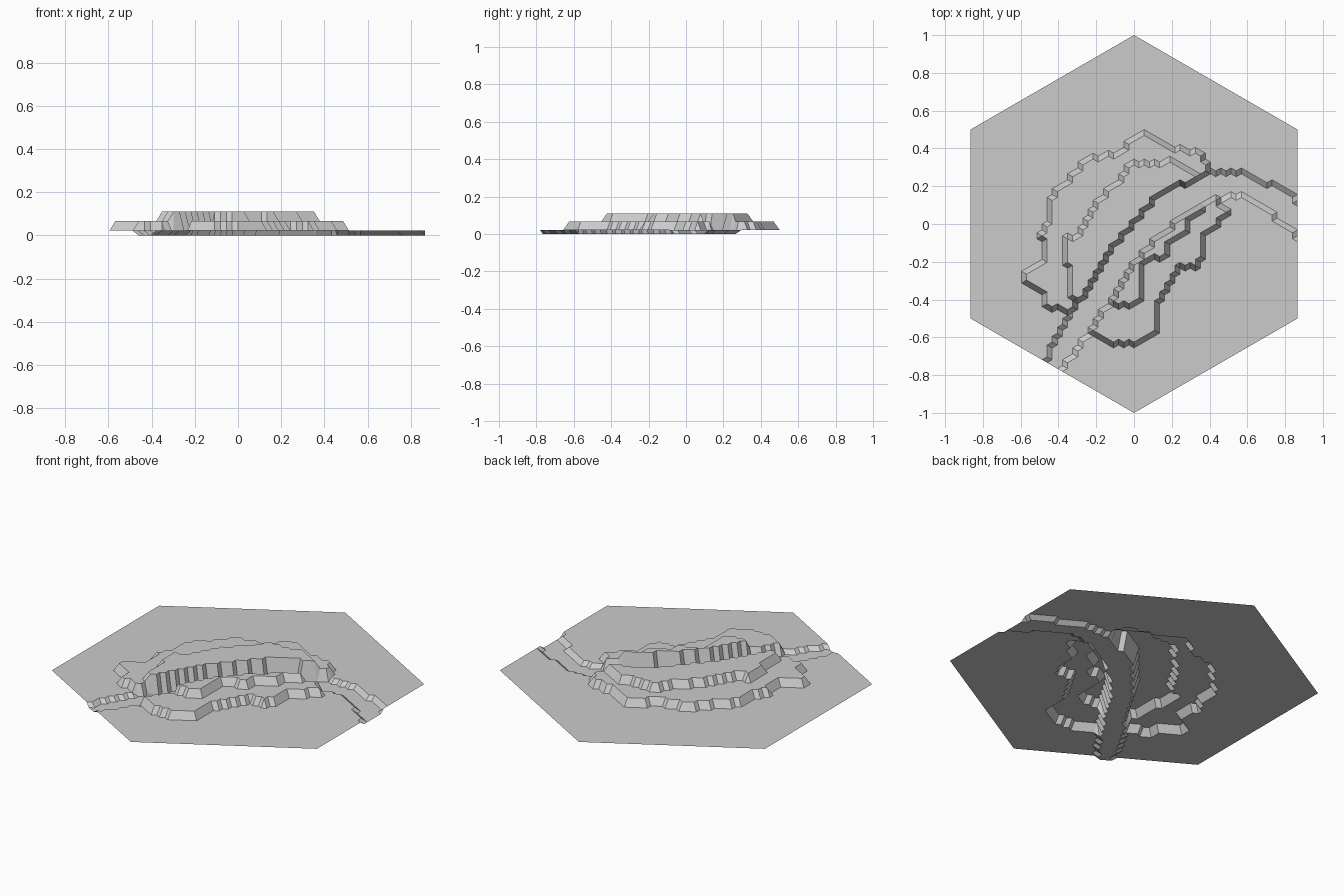
import bpy, bmesh
from math import sqrt

N = 32                       # triangle divisions along each hexagon side
S = 1 / N
STEP = 0.044
BED, GROUND, TIER1, TIER2 = 0.0, 0.022, 0.022 + STEP, 0.022 + 2 * STEP

# lower terrace outline (crosses the river at both ends)
lower = [(.41, .20), (.39, .28), (.365, .38), (.22, .40), (.14, .45), (.05, .50), (.01, .45),
         (-.10, .37), (-.26, .35), (-.285, .28), (-.38, .21), (-.44, .13), (-.46, .01),
         (-.49, -.04), (-.48, -.20), (-.58, -.265), (-.59, -.32), (-.49, -.35),
         (-.47, -.44), (-.35, -.46), (-.23, -.57), (-.14, -.63), (.02, -.63), (.13, -.56),
         (.13, -.41), (.19, -.31), (.24, -.22), (.34, -.23), (.36, -.16), (.365, -.04),
         (.44, -.03), (.46, .04), (.49, .06), (.44, .12)]
# upper terrace outline
upper = [(.36, .18), (.37, .26), (.27, .29), (.20, .33), (-.02, .32), (-.06, .24), (-.14, .18),
         (-.19, .11), (-.26, .02), (-.275, -.05), (-.36, -.08), (-.36, -.20), (-.34, -.22),
         (-.335, -.40), (-.27, -.39), (-.12, -.42), (-.02, -.44), (.04, -.38), (.05, -.21),
         (.16, -.165), (.19, -.10), (.27, -.04), (.30, .04), (.36, .07), (.35, .10)]
# river channel: left bank, then right bank back
river = [(-.55, -.85), (-.455, -.70), (-.36, -.50), (-.26, -.37), (-.16, -.185), (0, .005),
         (.11, .135), (.20, .185), (.40, .275), (.59, .275), (.71, .215), (.80, .18),
         (.87, .12), (1, .0), (.95, -.15), (.866, -.065), (.75, .03), (.69, .09), (.59, .15),
         (.43, .135), (.32, .085), (.165, -.04), (.06, -.13), (-.05, -.29), (-.11, -.40),
         (-.21, -.53), (-.26, -.61), (-.365, -.74), (-.45, -.88)]


def inside(x, y, poly):
    hit = False
    for (x1, y1), (x2, y2) in zip(poly, poly[1:] + poly[:1]):
        if (y1 > y) != (y2 > y) and x < x1 + (y - y1) * (x2 - x1) / (y2 - y1):
            hit = not hit
    return hit


def height(x, y):
    if inside(x, y, river):
        return BED
    if inside(x, y, upper):
        return TIER2
    return TIER1 if inside(x, y, lower) else GROUND


# triangular lattice filling the hexagon
bm = bmesh.new()
grid = {}
for c in range(-N, N + 1):
    for r in range(-N, N + 1):
        if abs(c + r) <= N:
            x, y = c * S * sqrt(3) / 2, (r + c / 2) * S
            grid[c, r] = bm.verts.new((x, y, height(x, y)))
for c, r in grid:
    for tri in (((c, r), (c + 1, r), (c, r + 1)),
                ((c + 1, r), (c + 1, r - 1), (c, r))):
        if all(k in grid for k in tri):
            f = bm.faces.new([grid[k] for k in tri])
            f.normal_update()
            if f.normal.z < 0:
                f.normal_flip()

mesh = bpy.data.meshes.new("river_hill_tile")
bm.to_mesh(mesh)
bm.free()
bpy.context.collection.objects.link(bpy.data.objects.new("river_hill_tile", mesh))
